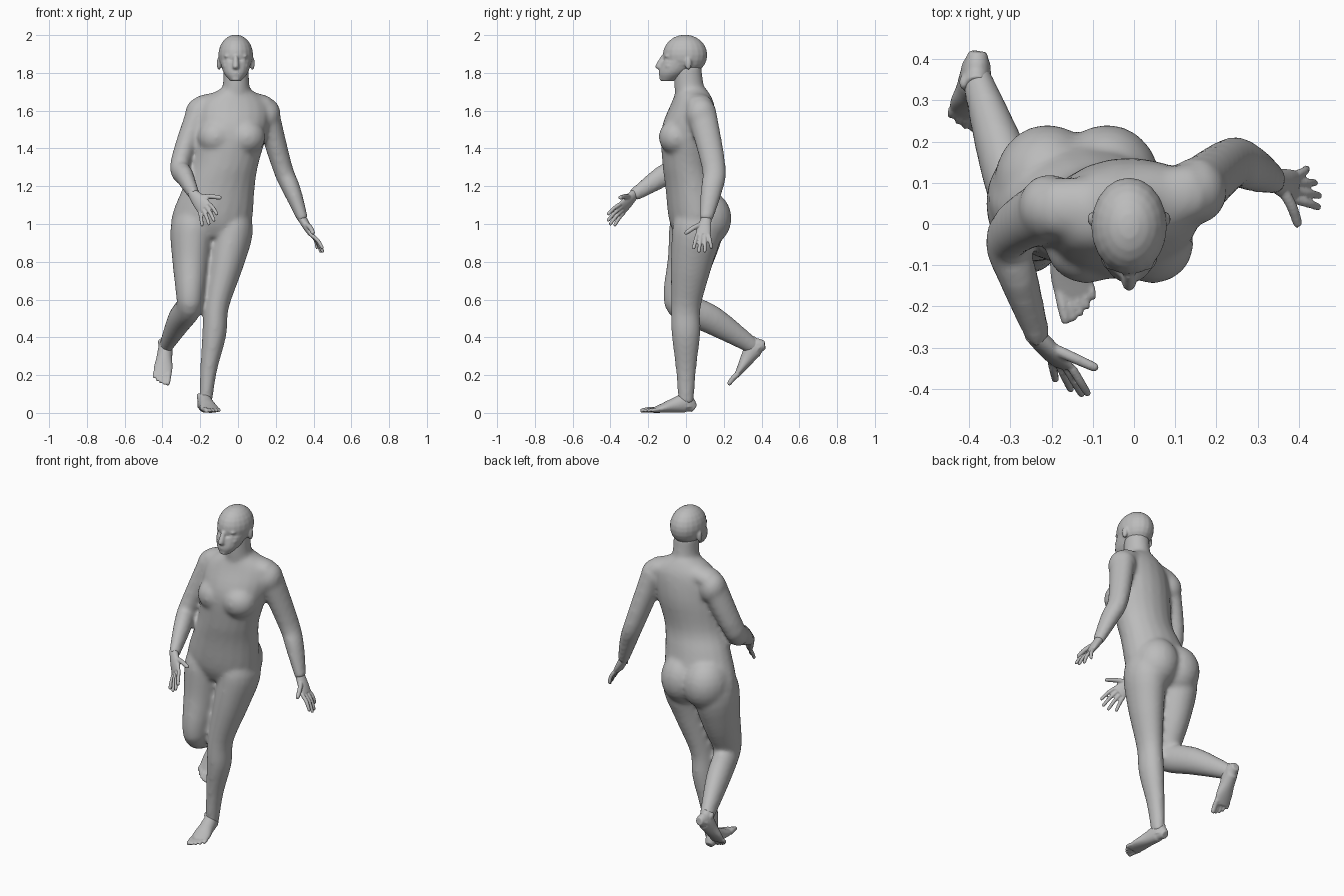
import bpy, bmesh, math
from mathutils import Vector, Matrix

cube = bpy.data.objects.get("Cube")
if cube:
    bpy.data.objects.remove(cube)

skin = bpy.data.materials.new("plain grey")
skin.use_nodes = True
grey = (0.5, 0.5, 0.5, 1)
skin.diffuse_color = grey
skin.node_tree.nodes["Principled BSDF"].inputs["Base Color"].default_value = grey


def spline(keys, steps=4):
    """Smooth curve through all keys, whatever their dimension."""
    keys = [Vector(key) for key in keys]
    last = len(keys) - 1
    curve = []
    for i in range(last):
        before, start, end, after = (keys[min(max(i + k, 0), last)] for k in (-1, 0, 1, 2))
        for step in range(steps):
            t = step / steps
            leave, arrive = (end - before) / 2, (after - start) / 2
            bend = (end - start) * 3 - leave * 2 - arrive
            settle = (start - end) * 2 + leave + arrive
            curve.append(start + leave * t + bend * t ** 2 + settle * t ** 3)
    return curve + [keys[last]]


def loft(bm, path, widths, depths, side=(1, 0, 0), upright=False, twist=0, sides=20):
    """Skin elliptical sections along a path; upright keeps them level."""
    sections = spline([(*point, width, depth) for point, width, depth in zip(path, widths, depths)])
    centres = [Vector(section[:3]) for section in sections]
    last = len(centres) - 1
    loops = []
    for i, (centre, section) in enumerate(zip(centres, sections)):
        along = Vector((0, 0, 1)) if upright else centres[min(i + 1, last)] - centres[max(i - 1, 0)]
        along.normalize()
        across = Matrix.Rotation(twist * (centre.z - 1), 3, "Z") @ Vector(side)
        front = along.cross(across).normalized()
        across = front.cross(along)
        angles = [math.tau * k / sides for k in range(sides)]
        loops.append([bm.verts.new(centre + across * section[3] * math.cos(angle)
                                   + front * section[4] * math.sin(angle)) for angle in angles])
    for lower, upper in zip(loops, loops[1:]):
        for k in range(sides):
            j = (k + 1) % sides
            bm.faces.new((lower[k], lower[j], upper[j], upper[k]))
    bm.faces.new(loops[0][::-1])
    bm.faces.new(loops[-1])


def limb(bm, path, radii, ratio=1.2, side=(1, 0, 0)):
    loft(bm, path, radii, [radius * ratio for radius in radii], side)


def ball(bm, centre, radii):
    placing = Matrix.LocRotScale(Vector(centre), None, Vector(radii))
    bmesh.ops.create_uvsphere(bm, u_segments=20, v_segments=12, radius=1, matrix=placing)


def digit(bm, base, tip, radius, arch):
    """Tapered finger or toe with a rounded end."""
    base, tip = Vector(base), Vector(tip)
    along = (tip - base).normalized()
    path = [base, (base + tip) / 2 + Vector(arch), tip - along * radius / 2, tip]
    radii = [radius, radius * 0.95, radius * 0.8, radius * 0.4]
    loft(bm, path, radii, radii, side=along.orthogonal(), sides=10)


def finish(name, bm, voxel, smoothing):
    """Fuse the overlapping shapes into one skin and soften the joins."""
    bmesh.ops.recalc_face_normals(bm, faces=bm.faces)
    mesh = bpy.data.meshes.new(name)
    bm.to_mesh(mesh)
    bm.free()
    part = bpy.data.objects.new(name, mesh)
    bpy.context.collection.objects.link(part)
    bpy.context.view_layer.objects.active = part
    fuse = part.modifiers.new("fuse", "REMESH")
    fuse.mode, fuse.voxel_size, fuse.use_smooth_shade = "VOXEL", voxel, True
    soften = part.modifiers.new("soften", "SMOOTH")
    soften.factor, soften.iterations = 0.5, smoothing
    for modifier in ("fuse", "soften"):
        bpy.ops.object.modifier_apply(modifier=modifier)
    part.data.materials.clear()
    part.data.materials.append(skin)
    for face in part.data.polygons:
        face.use_smooth = True
        face.material_index = 0


# Joints shared by neighbouring parts
right_wrist = Vector((-.23, -.28, 1.15))
left_wrist = Vector((.345, .105, 1.02))
right_shoulder = Vector((-.205, .04, 1.6))
left_shoulder = Vector((.15, .08, 1.6))

# Trunk, turning gradually from hips to shoulders
bm = bmesh.new()
spine = [(-.135, .06, .93), (-.14, .06, 1.02), (-.1, .03, 1.2), (-.065, .01, 1.32),
         (-.03, .015, 1.5), (-.02, .035, 1.64), (-.015, .03, 1.72)]
loft(bm, spine, (.17, .215, .19, .175, .19, .18, .07), (.11, .15, .14, .135, .145, .11, .075),
     upright=True, twist=0.3)
loft(bm, [(-.015, .03, 1.64), (-.01, .015, 1.74), (-.01, .01, 1.84)], (.09, .07, .068), (.085, .078, .072), upright=True)
for x in (-.115, .045):
    ball(bm, (x, -.05, 1.46), (.1, .095, .095))
for x in (-.21, -.065):
    ball(bm, (x, .1, 1.03), (.13, .142, .15))

# Collar and shoulder caps round off the top of the trunk
limb(bm, [right_shoulder + Vector((0, 0, .025)), (-.015, .04, 1.65), left_shoulder + Vector((0, 0, .025))],
     (.054, .062, .054), 1.3, side=(0, 0, 1))
for shoulder in (right_shoulder, left_shoulder):
    ball(bm, shoulder - Vector((0, 0, .02)), (.076, .082, .09))

# Arms: shoulder, elbow, forearm, wrist
arm_radii = (.066, .053, .048, .029)
limb(bm, [right_shoulder, (-.306, -.03, 1.32), (-.28, -.13, 1.25), right_wrist], arm_radii)
limb(bm, [left_shoulder, (.235, .147, 1.3), (.285, .135, 1.18), left_wrist], arm_radii)

# Legs: waist, hip, thigh, knee, calf, ankle
limb(bm, [(-.06, .05, 1.1), (-.03, .06, .98), (-.06, .03, .8), (-.113, 0, .57), (-.125, 0, .42), (-.155, 0, .23),
          (-.172, 0, .05)], (.08, .11, .093, .066, .064, .045, .034))
limb(bm, [(-.21, .05, 1.1), (-.237, .055, .98), (-.248, .02, .8), (-.253, -.03, .63), (-.26, -.01, .56),
          (-.31, .14, .49), (-.38, .35, .355), (-.383, .375, .33)], (.09, .12, .1, .076, .068, .064, .037, .033))
finish("body", bm, .011, 12)

# Head: skull, jaw, nose and lips on the centre line, then paired features
bm = bmesh.new()
middle = -.012
ball(bm, (middle, -.005, 1.895), (.092, .118, .107))
loft(bm, [(middle, -.1, 1.756), (middle, -.066, 1.8), (middle, -.022, 1.86)], (.028, .064, .083), (.034, .078, .108),
     upright=True)
loft(bm, [(middle, -.12, 1.89), (middle, -.139, 1.835), (middle, -.13, 1.82)], (.011, .018, .015), (.012, .024, .018),
     upright=True)
for y, z in ((-.13, 1.797), (-.127, 1.785), (-.126, 1.766)):
    ball(bm, (middle, y, z), (.023, .015, .008))
for sign in (-1, 1):
    for offset, y, z, radii in ((.034, -.098, 1.888, (.028, .016, .01)),  # brow
                                (.034, -.098, 1.866, (.018, .015, .009)),  # eye
                                (.044, -.085, 1.836, (.024, .027, .018)),  # cheek
                                (.088, .012, 1.85, (.013, .018, .034))):  # ear
        ball(bm, (middle + sign * offset, y, z), radii)
finish("head", bm, .006, 4)


def hand(name, wrist, index, pinky, index_tip, pinky_tip, thumb, arch):
    bm = bmesh.new()
    index, pinky, index_tip, pinky_tip = map(Vector, (index, pinky, index_tip, pinky_tip))
    knuckles = (index + pinky) / 2
    spread = (index - pinky).length / 2
    reach = (knuckles - wrist).normalized()
    palm = [wrist - reach * .03, wrist.lerp(knuckles, .5), knuckles]
    loft(bm, palm, (.025, spread + .006, spread + .009), (.024, .021, .014), side=(index - pinky).normalized())
    # The fingers fan out, longest in the middle
    for k in range(4):
        tip = index_tip.lerp(pinky_tip, k / 3) + reach * .025 * math.sin(math.pi * k / 3)
        digit(bm, index.lerp(pinky, k / 3), tip, .011, arch)
    digit(bm, wrist.lerp(index, .2), thumb, .014, arch)
    finish(name, bm, .0045, 2)


hand("right_hand", right_wrist, (-.15, -.35, 1.105), (-.2, -.33, 1.06), (-.11, -.415, 1.05), (-.19, -.38, .99),
     (-.09, -.35, 1.14), (0, 0, .005))
hand("left_hand", left_wrist, (.385, .06, .945), (.395, .12, .94), (.45, .04, .87), (.42, .135, .87),
     (.4, -.005, .95), (.005, 0, .005))


def foot(name, placing, sign):
    """Built level with toes toward -y; the big toe is on the inner side."""
    bm = bmesh.new()
    lengths, heights = (.045, 0, -.07, -.13, -.185), (.022, .05, .038, .024, .012)
    sole = [(0, y, height) for y, height in zip(lengths, heights)]
    loft(bm, sole, (.022, .037, .042, .05, .046), heights)
    limb(bm, [(0, 0, .03), (0, 0, .1)], (.037, .03), 1.25)
    for x in (-.03, .03):
        ball(bm, (x, 0, .085), (.011, .016, .02))
    for k in range(5):
        x = sign * (.019 * k - .034)
        digit(bm, (x, -.16, .016), (x, .0027 * k * k - .24, .011), .01 if k else .015, (0, 0, .003))
    bm.transform(placing)
    finish(name, bm, .005, 4)


foot("left_foot", Matrix.Translation((-.178, 0, 0)) @ Matrix.Rotation(.2, 4, "Z"), 1)

# The trailing foot is pitched so that its sole faces back
heelward = Vector((.1, .7, .7)).normalized()
across = heelward.cross(Vector((0, -1, 1))).normalized()
pitch = Matrix((across, heelward, across.cross(heelward))).transposed().to_4x4()
foot("right_foot", Matrix.Translation((-.383, .402, .312)) @ pitch, -1)
